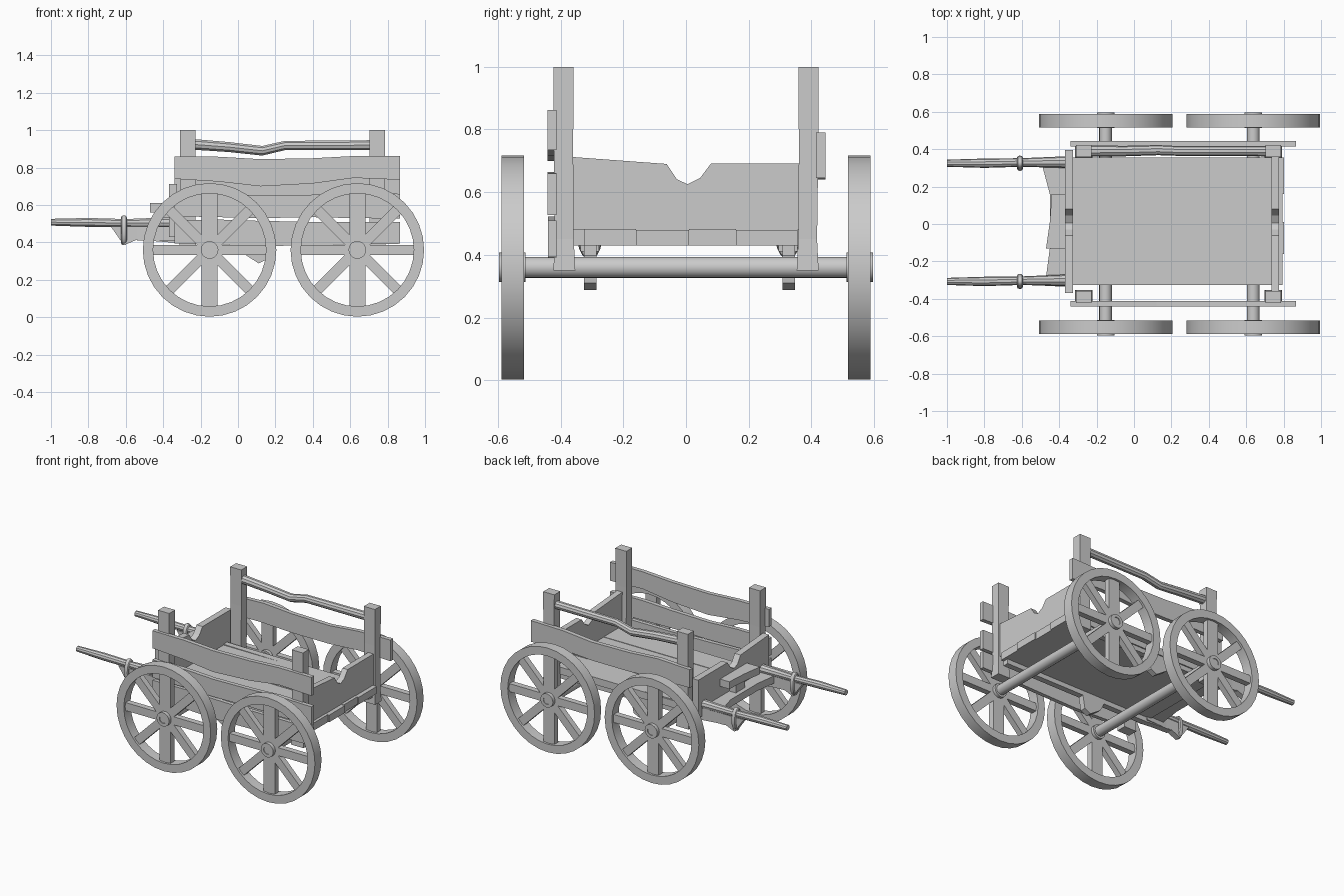
import bpy, bmesh
from math import pi, sin, cos
from mathutils import Vector, Matrix

if "Cube" in bpy.data.objects:
    bpy.data.objects.remove(bpy.data.objects["Cube"])


def finish(name, bm, smooth=False):
    bmesh.ops.recalc_face_normals(bm, faces=bm.faces)
    me = bpy.data.meshes.new(name)
    bm.to_mesh(me)
    bm.free()
    ob = bpy.data.objects.new(name, me)
    bpy.context.collection.objects.link(ob)
    if smooth:
        bpy.ops.object.select_all(action='DESELECT')
        ob.select_set(True)
        bpy.context.view_layer.objects.active = ob
        bpy.ops.object.shade_smooth_by_angle(angle=0.6)
    return ob


def prism(name, pts, axis, a, b):
    """Extrude a 2D profile along x, y or z from a to b."""
    place = {'x': lambda p, t: (t, p[0], p[1]),
             'y': lambda p, t: (p[0], t, p[1]),
             'z': lambda p, t: (p[0], p[1], t)}[axis]
    bm = bmesh.new()
    lo = [bm.verts.new(place(p, a)) for p in pts]
    hi = [bm.verts.new(place(p, b)) for p in pts]
    bm.faces.new(lo)
    bm.faces.new(hi[::-1])
    n = len(pts)
    for i in range(n):
        j = (i + 1) % n
        bm.faces.new((lo[i], lo[j], hi[j], hi[i]))
    return finish(name, bm)


def box(name, x0, x1, y0, y1, z0, z1):
    return prism(name, [(x0, y0), (x1, y0), (x1, y1), (x0, y1)], 'z', z0, z1)


def tube(name, path, radii, n=10):
    """Round bar running along x or y through the path points."""
    bm = bmesh.new()
    d = (Vector(path[-1]) - Vector(path[0])).normalized()
    u = d.cross(Vector((0, 0, 1))).normalized()
    rings = []
    for p, r in zip(path, radii):
        rings.append([bm.verts.new(Vector(p) + r * (u * cos(2 * pi * i / n) + Vector((0, 0, sin(2 * pi * i / n)))))
                      for i in range(n)])
    for r0, r1 in zip(rings, rings[1:]):
        for i in range(n):
            j = (i + 1) % n
            bm.faces.new((r0[i], r0[j], r1[j], r1[i]))
    bm.faces.new(rings[0])
    bm.faces.new(rings[-1][::-1])
    return finish(name, bm, True)


def lathe_y(name, profile, center, n=32):
    """Closed (radius, y) profile turned about the y direction."""
    bm = bmesh.new()
    cx, cz = center
    rings = [[bm.verts.new((cx + r * cos(2 * pi * k / n), y, cz + r * sin(2 * pi * k / n))) for r, y in profile]
             for k in range(n)]
    m = len(profile)
    for k in range(n):
        a, b = rings[k], rings[(k + 1) % n]
        for i in range(m):
            j = (i + 1) % m
            bm.faces.new((a[i], a[j], b[j], b[i]))
    return finish(name, bm, True)


# Wheels and axles
ZC, R = 0.36, 0.357
for end, xc in (("front", -0.152), ("rear", 0.638)):
    tube(end + "_axle", [(xc, -0.592, ZC), (xc, 0.592, ZC)], [0.034] * 2, 16)
    for side, s in (("left", -1), ("right", 1)):
        tag = f"{end}_{side}_"
        lathe_y(tag + "rim", [(R, s * 0.517), (R, s * 0.588), (0.302, s * 0.588), (0.302, s * 0.517)], (xc, ZC))
        lathe_y(tag + "hub", [(0.047, s * 0.512), (0.047, s * 0.597), (0.026, s * 0.597), (0.026, s * 0.512)],
                (xc, ZC), 20)
        bm = bmesh.new()
        for k in range(4):
            w = 0.085 if k == 2 else 0.055
            m = (Matrix.Translation((xc, s * 0.553, ZC)) @ Matrix.Rotation(k * pi / 4, 4, 'Y')
                 @ Matrix.Diagonal((0.62, 0.04, w, 1)))
            bmesh.ops.create_cube(bm, size=1, matrix=m)
        finish(tag + "spokes", bm)

# Floor planks
edges = [-0.325, -0.16, 0.01, 0.16, 0.355]
for i in range(4):
    box(f"floor_plank_{i}", -0.34, 0.795 + 0.008 * (i % 2), edges[i], edges[i + 1], 0.43, 0.482 - 0.003 * (i % 2))

# Long sills with hanging brackets, shafts and binding rings
sill = [(-0.68, 0.485), (-0.61, 0.385), (-0.54, 0.415), (-0.34, 0.398), (0.0, 0.398), (0.03, 0.34),
        (0.11, 0.288), (0.155, 0.31), (0.17, 0.398), (0.775, 0.398), (0.775, 0.47), (-0.34, 0.485)]
for tag, y in (("left", -0.307), ("right", 0.325)):
    prism(tag + "_sill", sill, 'y', y - 0.018, y + 0.022)
    tube(tag + "_shaft", [(-1, y, 0.508), (-0.8, y, 0.507), (-0.6, y + 0.004, 0.503), (-0.34, y + 0.006, 0.505)],
         [0.019, 0.025, 0.023, 0.032])
    bm = bmesh.new()
    n, m = 20, 8
    rings = []
    for k in range(n):
        a = 2 * pi * k / n
        rings.append([bm.verts.new((-0.61 + 0.016 * cos(2 * pi * i / m),
                                    y + (0.029 + 0.012 * sin(2 * pi * i / m)) * cos(a),
                                    0.465 + (0.068 + 0.012 * sin(2 * pi * i / m)) * sin(a))) for i in range(m)])
    for k in range(n):
        for i in range(m):
            a, b, j = rings[k], rings[(k + 1) % n], (i + 1) % m
            bm.faces.new((a[i], a[j], b[j], b[i]))
    finish(tag + "_shaft_ring", bm, True)
    # Shaft mounting block
    prism(tag + "_shaft_block", [(-0.54, y - 0.02), (-0.34, y - 0.03), (-0.34, y + 0.03), (-0.54, y + 0.02)],
          'z', 0.41, 0.485)

# Corner posts, slightly flared at the foot
for ex, x in (("front", -0.268), ("rear", 0.745)):
    for ey, s in (("left", -1), ("right", 1)):
        bm = bmesh.new()
        rings = []
        for z, w, d, y in ((0.35, 0.047, 0.035, 0.388), (0.45, 0.041, 0.030, 0.388),
                           (0.75, 0.041, 0.031, 0.391), (1.0, 0.042, 0.032, 0.39)):
            rings.append([bm.verts.new((x + a * w, s * y + b * d, z))
                          for a, b in ((-1, -1), (1, -1), (1, 1), (-1, 1))])
        for a, b in zip(rings, rings[1:]):
            for i in range(4):
                j = (i + 1) % 4
                bm.faces.new((a[i], a[j], b[j], b[i]))
        bm.faces.new(rings[0])
        bm.faces.new(rings[-1])
        finish(f"{ex}_{ey}_post", bm)

# Hand rail between the posts of one side
tube("hand_rail", [(-0.25, 0.39, 0.925), (-0.05, 0.39, 0.91), (0.13, 0.395, 0.89), (0.25, 0.39, 0.918),
                   (0.73, 0.39, 0.92)], [0.03, 0.028, 0.027, 0.026, 0.028])

# Side boards: wavy planks
def board(name, top, bottom, y0, y1):
    xs = (-0.34, -0.1, 0.12, 0.4, 0.62, 0.865)
    prism(name, list(zip(xs, bottom)) + list(zip(xs, top))[::-1], 'y', y0, y1)


board("left_upper_board", (0.86, 0.858, 0.845, 0.85, 0.862, 0.862), (0.74, 0.725, 0.70, 0.715, 0.745, 0.735),
      -0.442, -0.413)
board("left_middle_board", (0.66, 0.66, 0.65, 0.655, 0.665, 0.66), (0.54, 0.535, 0.53, 0.535, 0.53, 0.528),
      -0.442, -0.413)
board("left_lower_board", (0.52, 0.522, 0.515, 0.51, 0.51, 0.51), (0.395, 0.39, 0.38, 0.385, 0.39, 0.393),
      -0.44, -0.413)
board("right_board", (0.775, 0.785, 0.77, 0.765, 0.785, 0.79), (0.65, 0.65, 0.64, 0.64, 0.655, 0.645),
      0.415, 0.445)

# Notched end boards
def end_board(name, x0, x1, y0, y1, z0):
    prism(name, [(y0, z0), (y1, z0), (y1, 0.692), (0.08, 0.692), (0.045, 0.645), (0.005, 0.625),
                 (-0.03, 0.642), (-0.062, 0.69), (y0, 0.712)], 'x', x0, x1)


end_board("tail_board", 0.735, 0.775, -0.36, 0.37, 0.48)
end_board("head_board", -0.37, -0.325, -0.37, 0.395, 0.43)

# Foot steps in front of the head board
prism("lower_step", [(-0.47, -0.28), (-0.36, -0.28), (-0.36, 0.31), (-0.49, 0.31), (-0.45, 0.16), (-0.45, -0.13)],
      'z', 0.44, 0.49)
prism("upper_step", [(-0.47, -0.13), (-0.36, -0.13), (-0.36, 0.16), (-0.44, 0.16), (-0.45, 0.01)],
      'z', 0.56, 0.61)
box("step_bracket", -0.42, -0.36, -0.04, 0.06, 0.48, 0.57)
